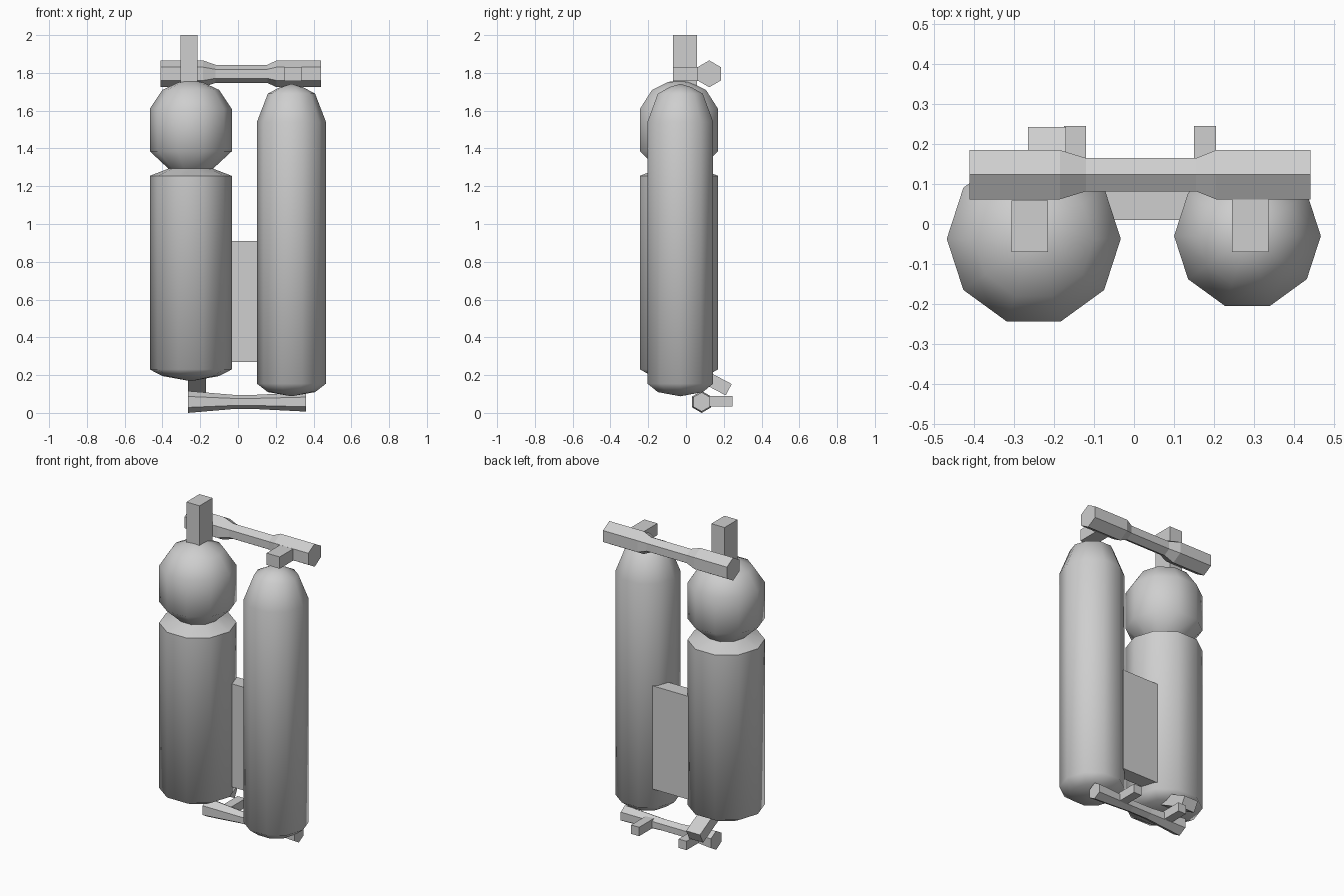
import bpy, bmesh, math
from mathutils import Matrix

if "Cube" in bpy.data.objects:
    bpy.data.objects.remove(bpy.data.objects["Cube"])

grey = bpy.data.materials.new("light_grey")
grey.diffuse_color = (0.62, 0.62, 0.62, 1)
grey.use_nodes = True
grey.node_tree.nodes["Principled BSDF"].inputs["Base Color"].default_value = grey.diffuse_color


def finish(name, bm, smooth=None):
    bmesh.ops.recalc_face_normals(bm, faces=bm.faces)
    me = bpy.data.meshes.new(name)
    bm.to_mesh(me)
    bm.free()
    me.materials.append(grey)
    ob = bpy.data.objects.new(name, me)
    bpy.context.collection.objects.link(ob)
    if smooth:
        bpy.ops.object.select_all(action='DESELECT')
        ob.select_set(True)
        bpy.context.view_layer.objects.active = ob
        bpy.ops.object.shade_smooth_by_angle(angle=math.radians(smooth))
    return ob


def skin(bm, rings):
    """Join successive rings of equal vertex count with quads."""
    for a, b in zip(rings, rings[1:]):
        n = len(a)
        for i in range(n):
            j = (i + 1) % n
            bm.faces.new((a[i], a[j], b[j], b[i]))


def tank(name, cx, cy, bottom, top, profile, sides=10):
    """Lathe a (radius, z) profile and close it with a point at each end."""
    bm = bmesh.new()
    rings = [[bm.verts.new((cx + r * math.cos(2 * math.pi * i / sides),
                            cy + r * math.sin(2 * math.pi * i / sides), z))
              for i in range(sides)] for r, z in profile]
    skin(bm, rings)
    for ring, z in ((rings[0], bottom), (rings[-1], top)):
        tip = bm.verts.new((cx, cy, z))
        for i in range(sides):
            bm.faces.new((ring[i], ring[(i + 1) % sides], tip))
    return finish(name, bm, 65)


def hex_bar(name, cy, cz, stations):
    """Hexagonal bar along x from (x, radius) stations."""
    bm = bmesh.new()
    rings = [[bm.verts.new((x, cy + r * math.sin(math.pi * i / 3),
                            cz + r * math.cos(math.pi * i / 3)))
              for i in range(6)] for x, r in stations]
    skin(bm, rings)
    bm.faces.new(rings[0])
    bm.faces.new(rings[-1])
    return finish(name, bm)


def box(name, lo, hi, tilt=0):
    bm = bmesh.new()
    bmesh.ops.create_cube(bm, size=1)
    size = [b - a for a, b in zip(lo, hi)]
    mid = [(a + b) / 2 for a, b in zip(lo, hi)]
    m = Matrix.Translation(mid) @ Matrix.Rotation(math.radians(tilt), 4, 'X') @ Matrix.Diagonal((*size, 1))
    bm.transform(m)
    return finish(name, bm)


# Tanks
tank("waisted_tank", -0.25, -0.037, 0.168, 1.76,
     [(0.15, 0.195), (0.217, 0.23), (0.217, 1.255), (0.118, 1.293),
      (0.217, 1.385), (0.217, 1.61), (0.15, 1.71), (0.06, 1.752)])
tank("plain_tank", 0.283, -0.03, 0.088, 1.742,
     [(0.125, 0.11), (0.183, 0.155), (0.183, 1.54), (0.125, 1.69), (0.06, 1.725)])

# Hexagonal cross bars
hex_bar("upper_bar", 0.123, 1.795,
        [(-0.41, 0.071), (-0.185, 0.071), (-0.12, 0.048),
         (0.155, 0.048), (0.205, 0.071), (0.44, 0.071)])
hex_bar("lower_bar", 0.083, 0.058,
        [(-0.265, 0.058), (-0.03, 0.038), (0.1, 0.038), (0.36, 0.051)])

# Valve blocks on the tank tops
box("tall_post", (-0.305, -0.07, 1.72), (-0.215, 0.058, 2.0))
box("short_valve", (0.245, -0.07, 1.757), (0.335, 0.1, 1.83))

# Plate between the tanks
box("back_plate", (-0.1, 0.01, 0.27), (0.16, 0.1, 0.91))

# Stubs on the lower bar
for side, x in (("left", -0.175), ("right", 0.15)):
    box(side + "_stub", (x, 0.08, 0.035), (x + 0.055, 0.245, 0.09))

# Slanted link from the tank bottom
box("slanted_link", (-0.265, 0.0, 0.145), (-0.17, 0.24, 0.213), tilt=-28)
